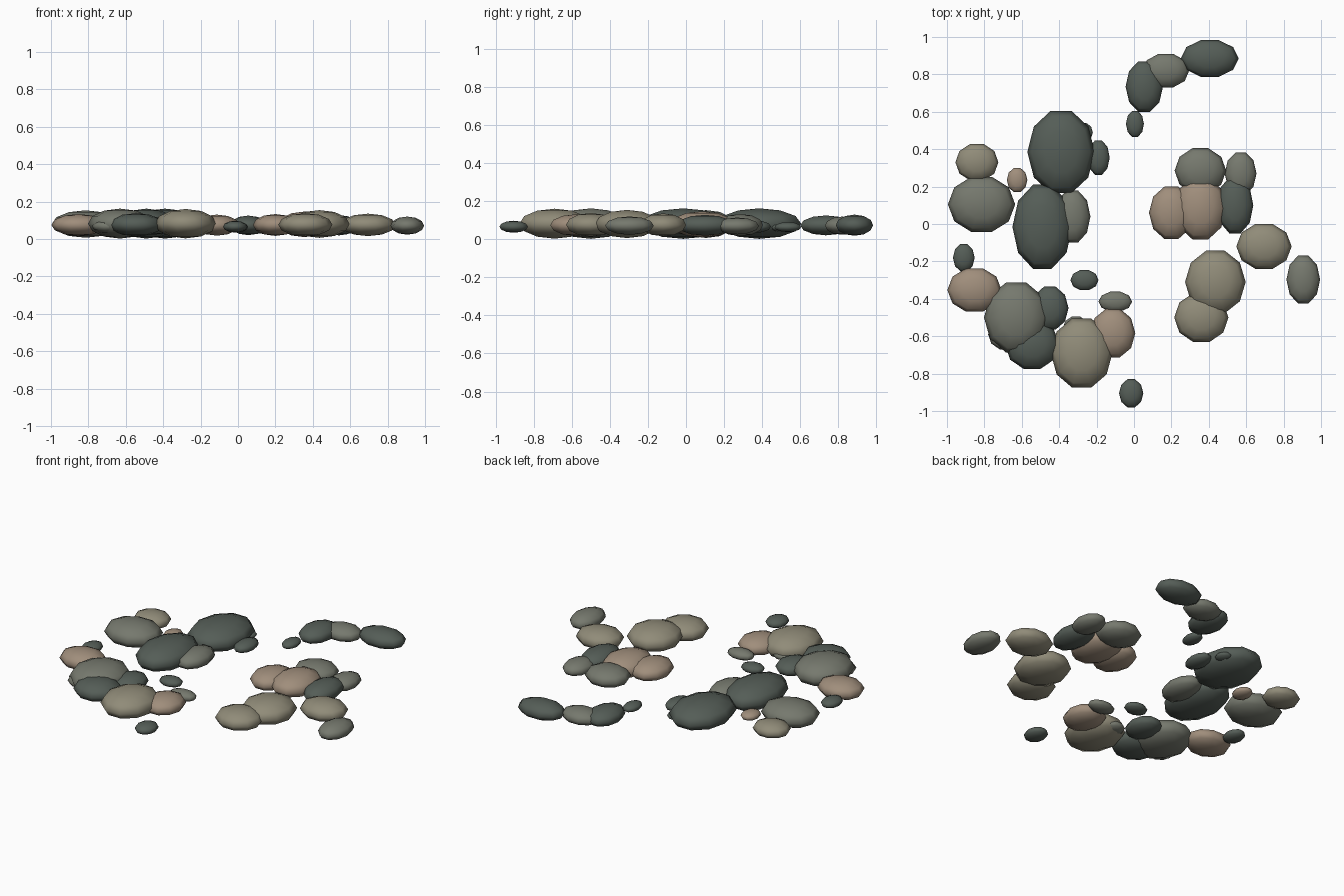
import bpy, bmesh, math


def material(name, rgb):
    m = bpy.data.materials.new(name)
    m.diffuse_color = (*rgb, 1)
    return m


def stone(name, mat, x, y, rx, ry):
    """Flattened ten-sided pebble; bigger pebbles are thicker."""
    rz = min(0.08, 0.45 * (rx * ry) ** 0.5)
    z = 0.055 + 0.34 * rz
    bm = bmesh.new()
    bmesh.ops.create_uvsphere(bm, u_segments=10, v_segments=6, radius=1)
    # turn a vertex towards x, then scale to the measured half extents
    a = math.pi / 2
    for v in bm.verts:
        px, py = v.co.x * math.cos(a) - v.co.y * math.sin(a), v.co.x * math.sin(a) + v.co.y * math.cos(a)
        v.co = (x + px * rx, y + py * ry / 0.951, z + v.co.z * rz)
    for f in bm.faces:
        f.smooth = True
    me = bpy.data.meshes.new(name)
    bm.to_mesh(me)
    bm.free()
    me.materials.append(mat)
    bpy.context.collection.objects.link(bpy.data.objects.new(name, me))


# pebbles by colour: x, y, half width, half depth
dark = [
    (0.405, 0.885, 0.155, 0.098), (0.055, 0.735, 0.1, 0.135), (0.005, 0.535, 0.048, 0.07),
    (-0.39, 0.385, 0.18, 0.22), (-0.49, -0.015, 0.16, 0.225), (-0.19, 0.355, 0.06, 0.092),
    (-0.27, 0.49, 0.05, 0.05), (-0.91, -0.18, 0.058, 0.073), (-0.545, -0.645, 0.145, 0.13),
    (-0.45, -0.45, 0.1, 0.115), (-0.265, -0.3, 0.075, 0.054), (-0.015, -0.905, 0.065, 0.075),
    (0.54, 0.1, 0.098, 0.15),
]
grey = [
    (0.17, 0.82, 0.125, 0.09), (-0.33, 0.04, 0.097, 0.14), (-0.815, 0.105, 0.18, 0.147),
    (-0.63, -0.5, 0.172, 0.188), (-0.69, -0.59, 0.09, 0.08), (-0.1, -0.415, 0.09, 0.053),
    (-0.31, -0.555, 0.07, 0.06), (0.355, 0.285, 0.138, 0.12), (0.57, 0.27, 0.085, 0.113),
    (0.905, -0.297, 0.09, 0.128),
]
olive = [
    (-0.84, 0.33, 0.115, 0.098), (-0.28, -0.69, 0.165, 0.185), (0.435, -0.31, 0.162, 0.167),
    (0.36, -0.5, 0.145, 0.13), (0.695, -0.12, 0.148, 0.12),
]
tan = [
    (-0.625, 0.235, 0.055, 0.065), (-0.853, -0.353, 0.145, 0.116), (-0.113, -0.583, 0.12, 0.13),
    (0.2, 0.06, 0.12, 0.14), (0.355, 0.085, 0.138, 0.167),
]

for label, rgb, stones in (("dark", (0.09, 0.11, 0.095), dark), ("grey", (0.18, 0.19, 0.155), grey),
                           ("olive", (0.28, 0.26, 0.19), olive), ("tan", (0.35, 0.27, 0.2), tan)):
    mat = material(label + "_stone", rgb)
    for i, s in enumerate(stones):
        stone(f"{label}_pebble_{i + 1}", mat, *s)
